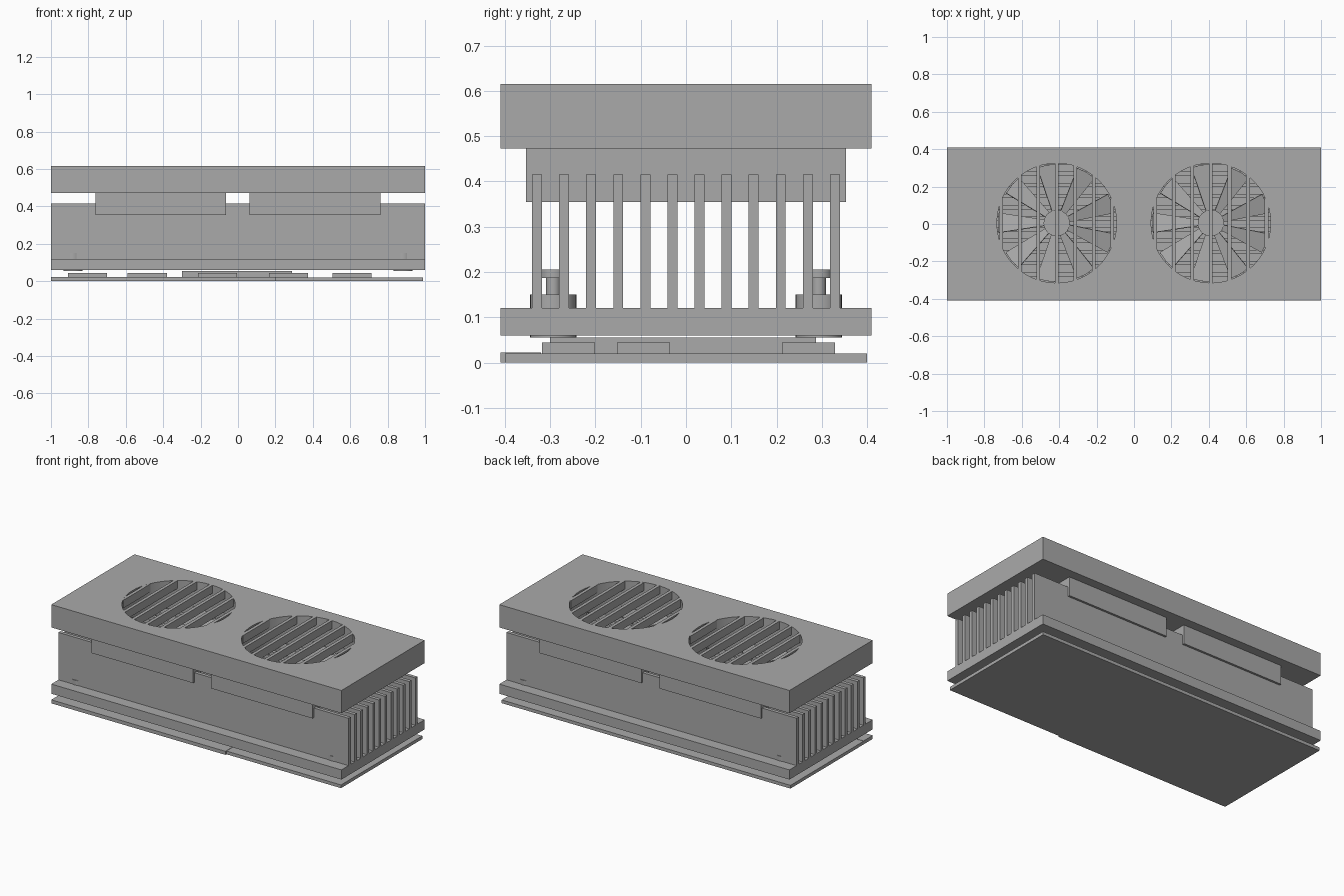
import bpy
import bmesh
from math import pi
from mathutils import Matrix

default = bpy.data.objects.get("Cube")
if default:
    bpy.data.objects.remove(default, do_unlink=True)

GREY = (0.4, 0.4, 0.4, 1)
grey = bpy.data.materials.new("plain grey")
grey.use_nodes = True
grey.diffuse_color = GREY
grey.node_tree.nodes["Principled BSDF"].inputs["Base Color"].default_value = GREY


def finish(name, bm):
    mesh = bpy.data.meshes.new(name)
    bm.to_mesh(mesh)
    bm.free()
    mesh.materials.append(grey)
    obj = bpy.data.objects.new(name, mesh)
    bpy.context.collection.objects.link(obj)
    return obj


def box(name, x, y, z):
    """Box from (low, high) ranges."""
    bm = bmesh.new()
    size = [r[1] - r[0] for r in (x, y, z)]
    middle = [(r[0] + r[1]) / 2 for r in (x, y, z)]
    bmesh.ops.create_cube(bm, size=1, matrix=Matrix.Translation(middle) @ Matrix.Diagonal((*size, 1)))
    return finish(name, bm)


def cylinder(name, x, y, z, radius, sides=32):
    bm = bmesh.new()
    bmesh.ops.create_cone(bm, cap_ends=True, segments=sides, radius1=radius, radius2=radius,
                          depth=z[1] - z[0], matrix=Matrix.Translation((x, y, sum(z) / 2)))
    obj = finish(name, bm)
    bpy.ops.object.select_all(action='DESELECT')
    bpy.context.view_layer.objects.active = obj
    obj.select_set(True)
    bpy.ops.object.shade_smooth_by_angle()
    return obj


def drill(target, x, radius):
    """Cut a round vertical hole right through the target."""
    cutter = cylinder("hole_cutter", x, 0.005, (-1, 2), radius, 48)
    cutter.hide_render = True
    mod = target.modifiers.new("hole", 'BOOLEAN')
    mod.operation = 'DIFFERENCE'
    mod.solver = 'EXACT'
    mod.object = cutter
    bpy.context.view_layer.objects.active = target
    bpy.ops.object.modifier_apply(modifier=mod.name)
    bpy.data.objects.remove(cutter, do_unlink=True)


def blade(name, x, angle):
    """Thin flat wedge widening away from the hub."""
    bm = bmesh.new()
    outline = [(0.04, -0.012), (0.31, -0.055), (0.315, 0), (0.31, 0.055), (0.04, 0.012)]
    face = bm.faces.new([bm.verts.new((px, py, 0)) for px, py in outline])
    side = bmesh.ops.extrude_face_region(bm, geom=[face])
    bmesh.ops.translate(bm, vec=(0, 0, 0.01),
                        verts=[v for v in side["geom"] if isinstance(v, bmesh.types.BMVert)])
    bmesh.ops.recalc_face_normals(bm, faces=bm.faces)
    bm.transform(Matrix.Translation((x, 0.005, 0.44)) @ Matrix.Rotation(angle, 4, 'Z')
                 @ Matrix.Rotation(0.25, 4, 'X'))
    return finish(name, bm)


# Circuit board with its front edge strip, processor and memory chips
box("circuit_board", (-1, 0.99), (-0.40, 0.40), (0, 0.02))
box("edge_connector", (-1, 0.2), (-0.41, -0.32), (0, 0.022))
box("processor", (-0.3, 0.29), (-0.3, 0.287), (0.02, 0.055))
CHIPS = [(-0.91, -0.152), (-0.59, -0.318), (-0.59, 0.212), (-0.215, -0.318),
         (0.165, -0.318), (0.165, 0.212), (0.505, -0.152), (0.505, 0.212)]
for cx, cy in CHIPS:
    box("memory_chip", (cx, cx + 0.21), (cy, cy + 0.117), (0.02, 0.044))

# Heatsink
box("heatsink_base", (-1, 1), (-0.41, 0.41), (0.06, 0.12))
for i in range(12):
    fy = -0.329 + i * 0.0598
    box("heatsink_fin", (-1, 1), (fy - 0.011, fy + 0.011), (0.12, 0.415))

# Corner mounts with screws
for mx in (-0.883, 0.883):
    for my in (-0.293, 0.293):
        cylinder("mount_collar", mx, my, (0.055, 0.15), 0.051)
        cylinder("screw_shaft", mx, my, (0.15, 0.187), 0.016)
        cylinder("screw_head", mx, my, (0.187, 0.205), 0.03)

# Shroud
shroud = box("shroud", (-1, 1), (-0.41, 0.41), (0.473, 0.615))

# Two fans, each with a frame, hub, blades and grille bars
for fx in (-0.413, 0.411):
    drill(shroud, fx, 0.32)
    frame = box("fan_frame", (fx - 0.35, fx + 0.35), (-0.353, 0.353), (0.355, 0.473))
    drill(frame, fx, 0.325)
    cylinder("fan_hub", fx, 0.005, (0.42, 0.46), 0.07)
    for i in range(9):
        blade("fan_blade", fx, (i + 0.5) * 2 * pi / 9)
    for i in range(-3, 4):
        bx = fx + i * 0.099
        half = (0.325 ** 2 - (i * 0.099) ** 2) ** 0.5
        box("grille_bar", (bx - 0.01, bx + 0.01), (0.005 - half, 0.005 + half), (0.565, 0.6149))
